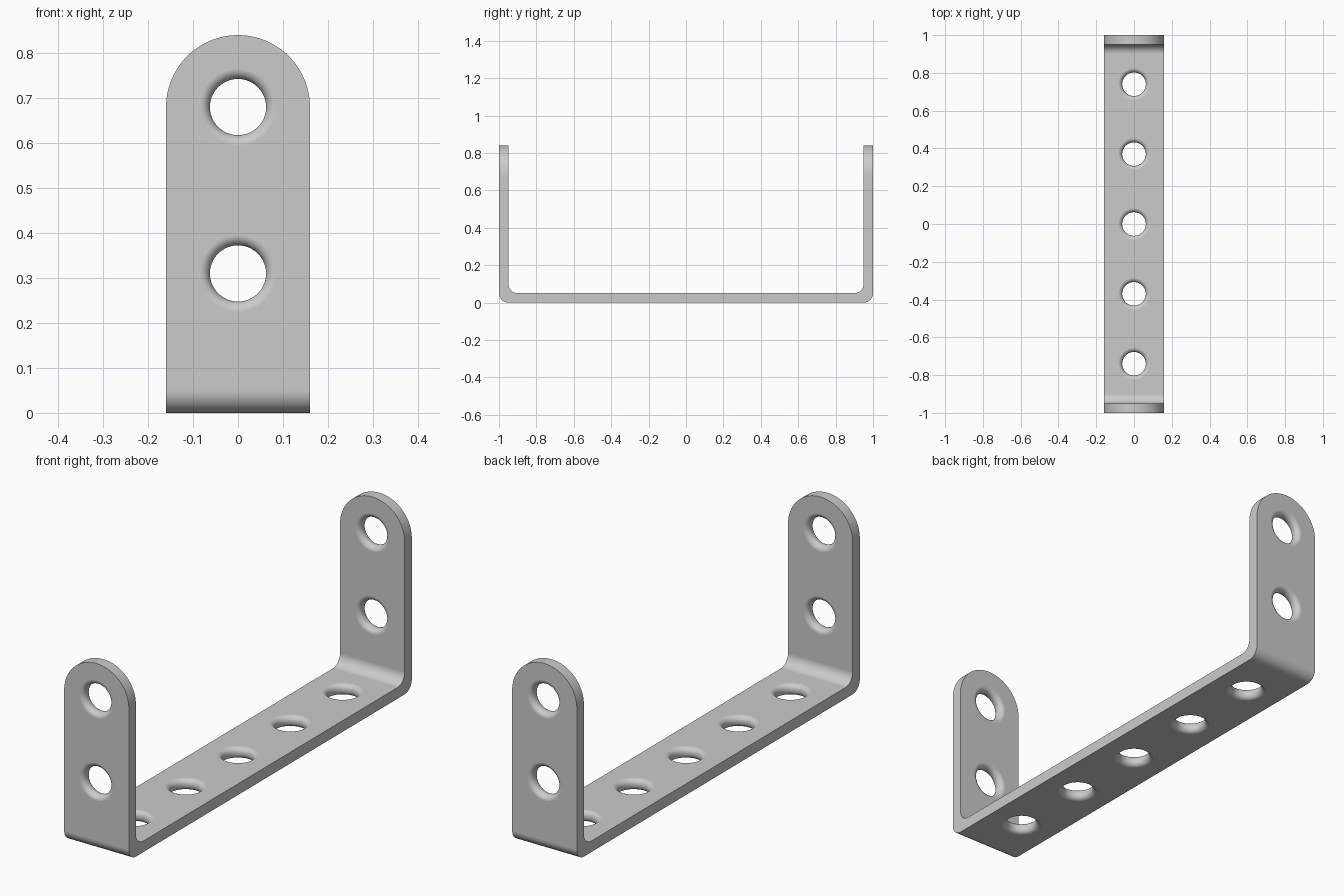
import bpy, bmesh
from math import pi, sin, cos
from mathutils import Matrix, Vector

if "Cube" in bpy.data.objects:
    bpy.data.objects.remove(bpy.data.objects["Cube"])

HALF_W, HALF_L, THICK = 0.16, 1.0, 0.05
ARCH_Z, HOLE_R, FLARE = 0.68, 0.0625, 0.023

steel = bpy.data.materials.new("grey steel")
steel.use_nodes = True
colour = (0.6, 0.6, 0.6, 1)
steel.diffuse_color = colour
steel.node_tree.nodes["Principled BSDF"].inputs["Base Color"].default_value = colour


def arc(cx, cy, r, start, end, n):
    return [(cx + r * cos(start + (end - start) * i / n),
             cy + r * sin(start + (end - start) * i / n)) for i in range(n + 1)]


def make_object(name, bm):
    bmesh.ops.recalc_face_normals(bm, faces=bm.faces)
    mesh = bpy.data.meshes.new(name)
    bm.to_mesh(mesh)
    bm.free()
    mesh.materials.append(steel)
    obj = bpy.data.objects.new(name, mesh)
    bpy.context.collection.objects.link(obj)
    return obj


def prism(name, points, direction):
    bm = bmesh.new()
    face = bm.faces.new([bm.verts.new(p) for p in points])
    new = bmesh.ops.extrude_face_region(bm, geom=[face])["geom"]
    verts = [v for v in new if isinstance(v, bmesh.types.BMVert)]
    bmesh.ops.translate(bm, verts=verts, vec=Vector(direction))
    return make_object(name, bm)


# Bent strap: U section with rounded bends, swept across the width
bend, inner, tall = 0.05, HALF_L - THICK, 0.9
half = [(HALF_L, tall)]
half += arc(HALF_L - bend, bend, bend, 0, -pi / 2, 10)
inside = arc(inner - bend, THICK + bend, bend, -pi / 2, 0, 10) + [(inner, tall)]
section = half + [(-y, z) for y, z in reversed(half)]
section += [(-y, z) for y, z in reversed(inside)] + inside
bracket = prism("bracket", [(-0.2, y, z) for y, z in section], (0.4, 0, 0))

# Outline with a round top, which trims the width and both arm ends
outline = [(HALF_W, -0.1)] + arc(0, ARCH_Z, HALF_W, 0, pi, 48) + [(-HALF_W, -0.1)]
trim = prism("arm_outline_cutter", [(x, -1.2, z) for x, z in outline], (0, 2.4, 0))

# Hole cutters: spools that flare at both faces of the strap
upper = [(HOLE_R + FLARE - x, z) for x, z in
         arc(0, THICK / 2 - FLARE, FLARE, 0, pi / 2, 8)]
upper += [(HOLE_R + FLARE, 0.08), (0, 0.08)]
spool = [(r, -z) for r, z in reversed(upper)] + upper


def add_spool(bm, matrix, steps=48):
    rings = []
    for r, z in spool:
        count = steps if r else 1
        rings.append([bm.verts.new(matrix @ Vector((r * cos(2 * pi * i / steps),
                      r * sin(2 * pi * i / steps), z))) for i in range(count)])
    for a, b in zip(rings, rings[1:]):
        for i in range(steps):
            j = (i + 1) % steps
            quad = [a[i % len(a)], a[j % len(a)], b[j % len(b)], b[i % len(b)]]
            bm.faces.new(list(dict.fromkeys(quad)))


bm = bmesh.new()
for k in range(-2, 3):
    add_spool(bm, Matrix.Translation((0, 0.37 * k, THICK / 2)))
for side in (-1, 1):
    for z in (0.31, ARCH_Z):
        place = Matrix.Translation((0, side * (HALF_L - THICK / 2), z))
        add_spool(bm, place @ Matrix.Rotation(pi / 2, 4, "X"))
holes = make_object("hole_cutters", bm)

# Cut, then shade smooth with crisp edges
bpy.context.view_layer.objects.active = bracket
bpy.ops.object.select_all(action="DESELECT")
bracket.select_set(True)
for cutter, operation in ((trim, "INTERSECT"), (holes, "DIFFERENCE")):
    mod = bracket.modifiers.new(cutter.name, "BOOLEAN")
    mod.operation, mod.solver, mod.object = operation, "EXACT", cutter
    bpy.ops.object.modifier_apply(modifier=mod.name)
    bpy.data.objects.remove(cutter)
bpy.ops.object.shade_smooth_by_angle(angle=pi / 6)
weighted = bracket.modifiers.new("flat face normals", "WEIGHTED_NORMAL")
weighted.keep_sharp = True
